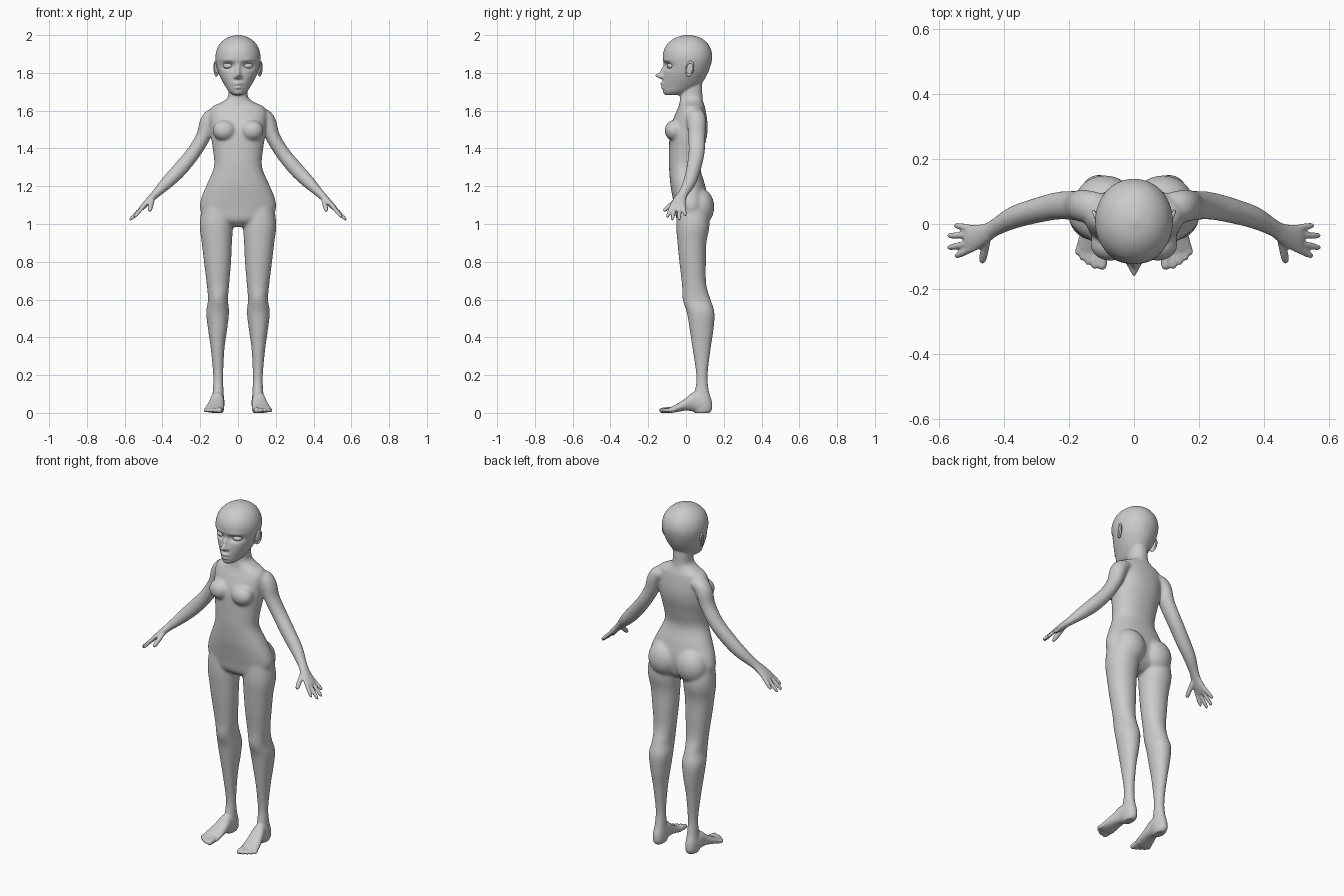
import bpy, bmesh, math
from mathutils import Vector

if "Cube" in bpy.data.objects:
    bpy.data.objects.remove(bpy.data.objects["Cube"])

bm = bmesh.new()


def spline(rows, sub):
    """Catmull-Rom interpolation of parameter rows."""
    out, n = [], len(rows)
    for i in range(n - 1):
        a, b, c, d = (rows[max(i - 1, 0)], rows[i], rows[i + 1], rows[min(i + 2, n - 1)])
        for k in range(sub):
            t = k / sub
            out.append([0.5 * (2 * q + (r - p) * t + (2 * p - 5 * q + 4 * r - s) * t * t
                               + (3 * q - p - 3 * r + s) * t ** 3)
                        for p, q, r, s in zip(a, b, c, d)])
    return out + [list(rows[-1])]


def skin(rings, mirror):
    """Closed tube through rings of points, optionally mirrored in x."""
    for sx in ((1, -1) if mirror else (1,)):
        vs = [[bm.verts.new((p[0] * sx, p[1], p[2])) for p in ring] for ring in rings]
        n = len(vs[0])
        for a, b in zip(vs, vs[1:]):
            for i in range(n):
                j = (i + 1) % n
                bm.faces.new((a[i], a[j], b[j], b[i]))
        bm.faces.new(vs[0])
        bm.faces.new(vs[-1])


def loft(rows, axis='z', n=40, sub=5, e=2.2, mirror=False, sculpt=None):
    """Rows: (position on axis, centre x, half width, low, high)."""
    rings = []
    for t, cx, hw, lo, hi in spline(rows, sub):
        ring = []
        for i in range(n):
            c, s = math.cos(2 * math.pi * i / n), math.sin(2 * math.pi * i / n)
            u = cx + hw * math.copysign(abs(c) ** (2 / e), c)
            v = (lo + hi) / 2 + (hi - lo) / 2 * math.copysign(abs(s) ** (2 / e), s)
            p = Vector((u, v, t) if axis == 'z' else (u, t, v))
            ring.append(sculpt(p) if sculpt else p)
        rings.append(ring)
    skin(rings, mirror)


def tube(rows, n=20, sub=5):
    """Rows: (x, y, z, half width across, half thickness); mirrored."""
    rows = spline(rows, sub)
    pts = [Vector(r[:3]) for r in rows]
    rings = []
    for i, r in enumerate(rows):
        tan = (pts[min(i + 1, len(pts) - 1)] - pts[max(i - 1, 0)]).normalized()
        ref = Vector((0, 1, 0)) if abs(tan.y) < 0.7 else Vector((1, 0, 0))
        side = (ref - tan * ref.dot(tan)).normalized()
        nor = tan.cross(side)
        rings.append([pts[i] + side * r[3] * math.cos(2 * math.pi * k / n)
                      + nor * r[4] * math.sin(2 * math.pi * k / n) for k in range(n)])
    skin(rings, True)


def digit(base, tip, r):
    """Rounded finger or toe."""
    a, b = Vector(base), Vector(tip)
    tube([(*a.lerp(b, f), r * s, r * s) for f, s in
          ((0, 1), (0.45, 1), (0.75, 0.95), (0.93, 0.75), (1, 0.3))], 14, 4)


def blob(c, r):
    """Mirrored ellipsoid muscle mass."""
    skin([[(c[0] + r[0] * math.sin(a) * math.cos(b), c[1] + r[1] * math.sin(a) * math.sin(b),
            c[2] + r[2] * math.cos(a)) for b in [k * math.pi / 16 for k in range(32)]]
          for a in [0.02 + k * (math.pi - 0.04) / 20 for k in range(21)]], True)


# torso and neck
loft([(0.985, 0, .05, -.01, .06), (1.02, 0, .165, -.048, .1), (1.08, 0, .201, -.06, .115),
      (1.14, 0, .194, -.071, .115), (1.21, 0, .165, -.083, .1), (1.30, 0, .128, -.09, .076),
      (1.38, 0, .131, -.09, .09), (1.46, 0, .143, -.088, .11), (1.52, 0, .148, -.08, .115),
      (1.58, 0, .153, -.058, .108), (1.62, 0, .138, -.04, .1), (1.643, 0, .09, -.034, .092),
      (1.67, 0, .055, -.032, .087), (1.72, 0, .05, -.028, .086), (1.78, 0, .05, -.02, .085)])
# chest and buttocks
blob((.073, -.062, 1.495), (.062, .052, .055))
blob((.09, .07, 1.09), (.092, .08, .1))
# legs
loft([(1.12, .11, .075, -.045, .11), (1.0, .115, .088, -.052, .125), (.9, .112, .08, -.045, .108),
      (.8, .1085, .0715, -.035, .105), (.68, .106, .059, -.021, .107), (.6, .106, .053, -.017, .13),
      (.53, .108, .06, .005, .15), (.44, .108, .05, .02, .145), (.34, .108, .036, .035, .13),
      (.2, .105, .026, .055, .114), (.12, .105, .028, .048, .12), (.06, .106, .033, .03, .137),
      (.02, .106, .032, .035, .138), (.0, .106, .025, .045, .125)], mirror=True, e=2.1)
# feet and toes
loft([(.13, .106, .02, .01, .06), (.09, .106, .034, .0, .1), (.04, .11, .036, .008, .11),
      (0, .115, .042, .012, .078), (-.04, .122, .048, .006, .052), (-.075, .126, .05, .0, .034),
      (-.095, .126, .043, .003, .024)], axis='y', mirror=True)
for bx, tx, ty, r in ((.097, .098, -.141, .016), (.119, .122, -.138, .012), (.136, .142, -.126, .0115),
                      (.151, .16, -.112, .011), (.164, .174, -.095, .011)):
    digit((bx, -.06, .018), (tx, ty, .012), r)
# arms and palms
tube([(.1, .05, 1.58, .045, .03), (.135, .053, 1.57, .05, .042), (.16, .056, 1.535, .05, .044),
      (.183, .057, 1.465, .046, .039), (.235, .056, 1.378, .043, .038), (.305, .04, 1.292, .038, .039),
      (.37, .02, 1.225, .034, .034), (.43, -.012, 1.165, .026, .023), (.46, -.03, 1.135, .031, .019),
      (.5, -.044, 1.095, .042, .015), (.517, -.047, 1.078, .038, .011)], 28)
# fingers and thumb
for by, tx, ty, tz in ((-.014, .553, -.004, 1.043), (-.034, .574, -.036, 1.021),
                       (-.056, .574, -.074, 1.02), (-.074, .55, -.1, 1.035)):
    digit((.495, by, 1.1), (tx, ty, tz), .0105)
digit((.452, -.04, 1.135), (.468, -.12, 1.068), .013)

# head: nose, lips, chin, brow and eye socket bumps (x, z, size x, size z, push y)
bumps = [(0, 1.785, .014, .015, -.04), (0, 1.815, .012, .025, -.016), (0, 1.743, .022, .008, -.017),
         (0, 1.722, .02, .007, -.014), (0, 1.692, .025, .012, -.005)]
for s in (-1, 1):
    bumps += [(s * .05, 1.838, .034, .018, .026), (s * .055, 1.868, .035, .01, -.006),
              (s * .016, 1.778, .009, .008, -.01)]


def face(p):
    if p.y < -.01:
        p.y += sum(d * math.exp(-((p.x - x) / sx) ** 2 - ((p.z - z) / sz) ** 2)
                   for x, z, sx, sz, d in bumps)
    return p


loft([(1.682, 0, .026, -.106, -.03), (1.70, 0, .048, -.119, .02), (1.73, 0, .068, -.122, .07),
      (1.77, 0, .09, -.121, .1), (1.81, 0, .107, -.118, .12), (1.86, 0, .118, -.121, .136),
      (1.9, 0, .118, -.122, .138), (1.94, 0, .105, -.108, .125), (1.97, 0, .081, -.081, .1),
      (1.99, 0, .049, -.046, .067), (2.001, 0, .008, .0, .02)], n=140, sub=12, e=2.05, sculpt=face)

# fuse all parts into one skin
bmesh.ops.recalc_face_normals(bm, faces=bm.faces)
raw = bpy.data.meshes.new("body_parts")
bm.to_mesh(raw)
bm.free()
tmp = bpy.data.objects.new("body_parts", raw)
bpy.context.collection.objects.link(tmp)
mod = tmp.modifiers.new("fuse", 'REMESH')
mod.mode, mod.voxel_size = 'VOXEL', .005
mesh = bpy.data.meshes.new_from_object(tmp.evaluated_get(bpy.context.evaluated_depsgraph_get()))
bpy.data.objects.remove(tmp)
body = bpy.data.objects.new("body", mesh)
bpy.context.collection.objects.link(body)

# blend the trunk joints strongly, everything else lightly
vg = body.vertex_groups.new(name="trunk")
for v in mesh.vertices:
    x, z = abs(v.co.x), v.co.z
    w = min(1, max(0, (z - .8) / .1)) * min(1, max(0, (1.68 - z) / .04)) * min(1, max(0, (.32 - x) / .08))
    if w > 0:
        vg.add([v.index], w, 'REPLACE')
for count, group in ((3, ""), (30, "trunk")):
    sm = body.modifiers.new("smooth", 'SMOOTH')
    sm.factor, sm.iterations, sm.vertex_group = .5, count, group
mesh.polygons.foreach_set("use_smooth", [True] * len(mesh.polygons))


def smooth(name):
    o = bpy.context.object
    o.name = name
    bpy.ops.object.shade_smooth()
    return o


# eyes and ears
for s, side in ((1, "left"), (-1, "right")):
    bpy.ops.mesh.primitive_uv_sphere_add(segments=32, ring_count=16, location=(s * .05, -.075, 1.837))
    smooth(side + "_eye").scale = (.03, .026, .018)
    rot = (math.radians(-12), 0, s * math.radians(-22))
    bpy.ops.mesh.primitive_uv_sphere_add(segments=24, ring_count=12, location=(s * .113, .018, 1.822), rotation=rot)
    smooth(side + "_ear").scale = (.008, .021, .04)
    bpy.ops.mesh.primitive_torus_add(major_radius=1, minor_radius=.2, major_segments=32, minor_segments=10)
    rim = smooth(side + "_ear_rim")
    for v in rim.data.vertices:
        x, y, z = v.co
        v.co = (z * .028, x * .02, y * .035)
    rim.location, rim.rotation_euler = (s * .117, .02, 1.822), rot
